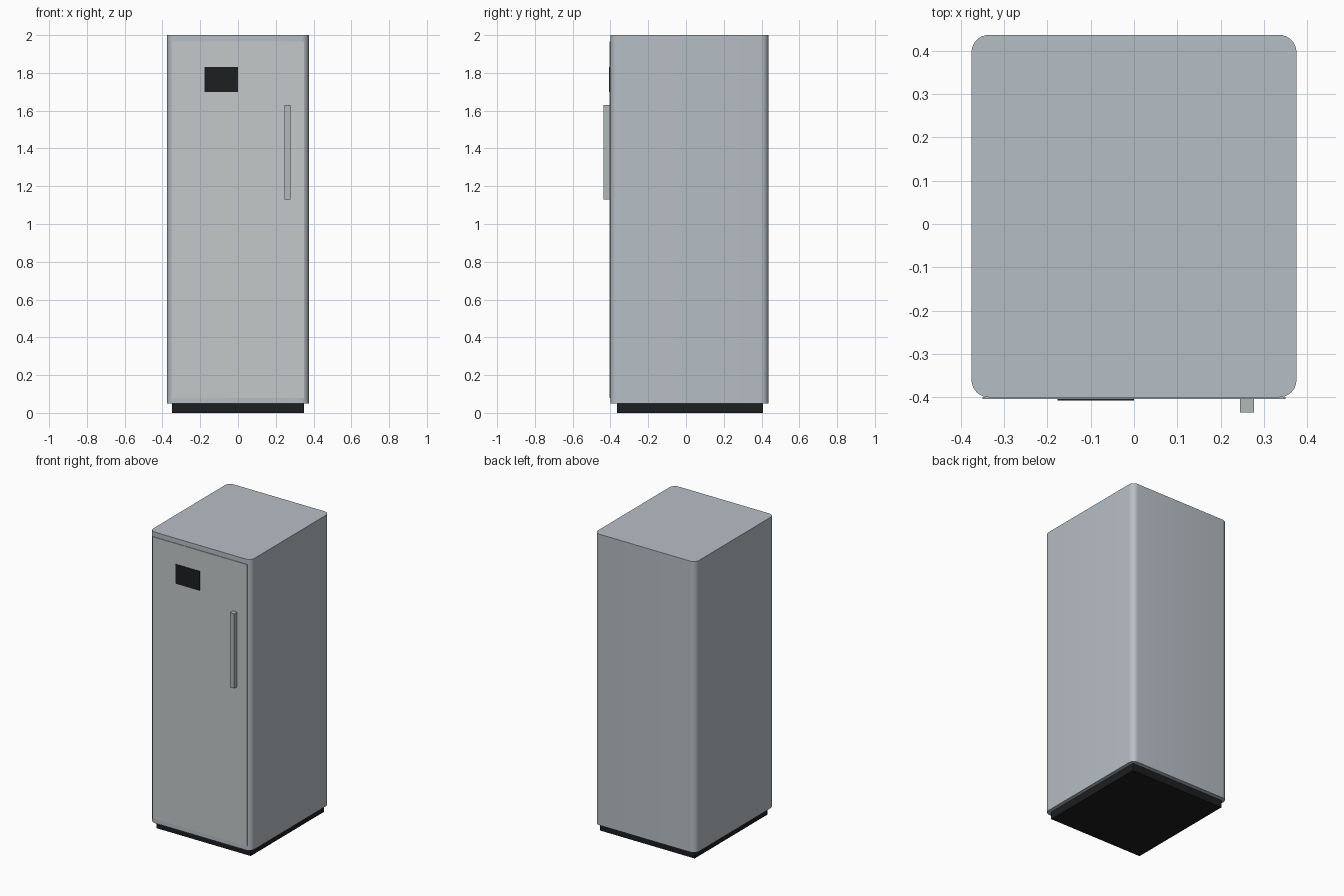
import bpy, bmesh

if "Cube" in bpy.data.objects:
    bpy.data.objects.remove(bpy.data.objects["Cube"])


def material(name, rgb):
    m = bpy.data.materials.new(name)
    m.diffuse_color = (*rgb, 1)
    m.use_nodes = True
    m.node_tree.nodes["Principled BSDF"].inputs["Base Color"].default_value = m.diffuse_color
    return m


def box(name, lo, hi, mat, corner=0.0, segments=8):
    """Box between two corners, optionally with rounded vertical edges."""
    bm = bmesh.new()
    bmesh.ops.create_cube(bm, size=1)
    for v in bm.verts:
        v.co = [l + (c + 0.5) * (h - l) for c, l, h in zip(v.co, lo, hi)]
    if corner:
        upright = [e for e in bm.edges
                   if abs(e.verts[0].co.z - e.verts[1].co.z) > 1e-4]
        bmesh.ops.bevel(bm, geom=upright, offset=corner, segments=segments,
                        profile=0.5, affect='EDGES')
    mesh = bpy.data.meshes.new(name)
    bm.to_mesh(mesh)
    bm.free()
    obj = bpy.data.objects.new(name, mesh)
    bpy.context.collection.objects.link(obj)
    mesh.materials.append(mat)
    if corner:
        bpy.ops.object.select_all(action='DESELECT')
        obj.select_set(True)
        bpy.context.view_layer.objects.active = obj
        bpy.ops.object.shade_smooth_by_angle()
    return obj


steel = material("steel", (0.47, 0.52, 0.56))
door_steel = material("door_steel", (0.55, 0.58, 0.59))
handle_grey = material("handle_grey", (0.45, 0.48, 0.49))
black = material("black", (0.012, 0.013, 0.015))

# Cabinet with rounded upright edges, on a recessed plinth
box("cabinet", (-0.375, -0.40, 0.05), (0.375, 0.4365, 2.0), steel, corner=0.04)
box("plinth", (-0.35, -0.365, 0.0), (0.35, 0.408, 0.05), black)

# Thin door panel, display and handle on the front
box("door", (-0.35, -0.404, 0.08), (0.35, -0.399, 1.967), door_steel)
box("display", (-0.177, -0.4075, 1.70), (0.0, -0.403, 1.83), black)
box("handle", (0.245, -0.4355, 1.13), (0.277, -0.403, 1.63), handle_grey)
